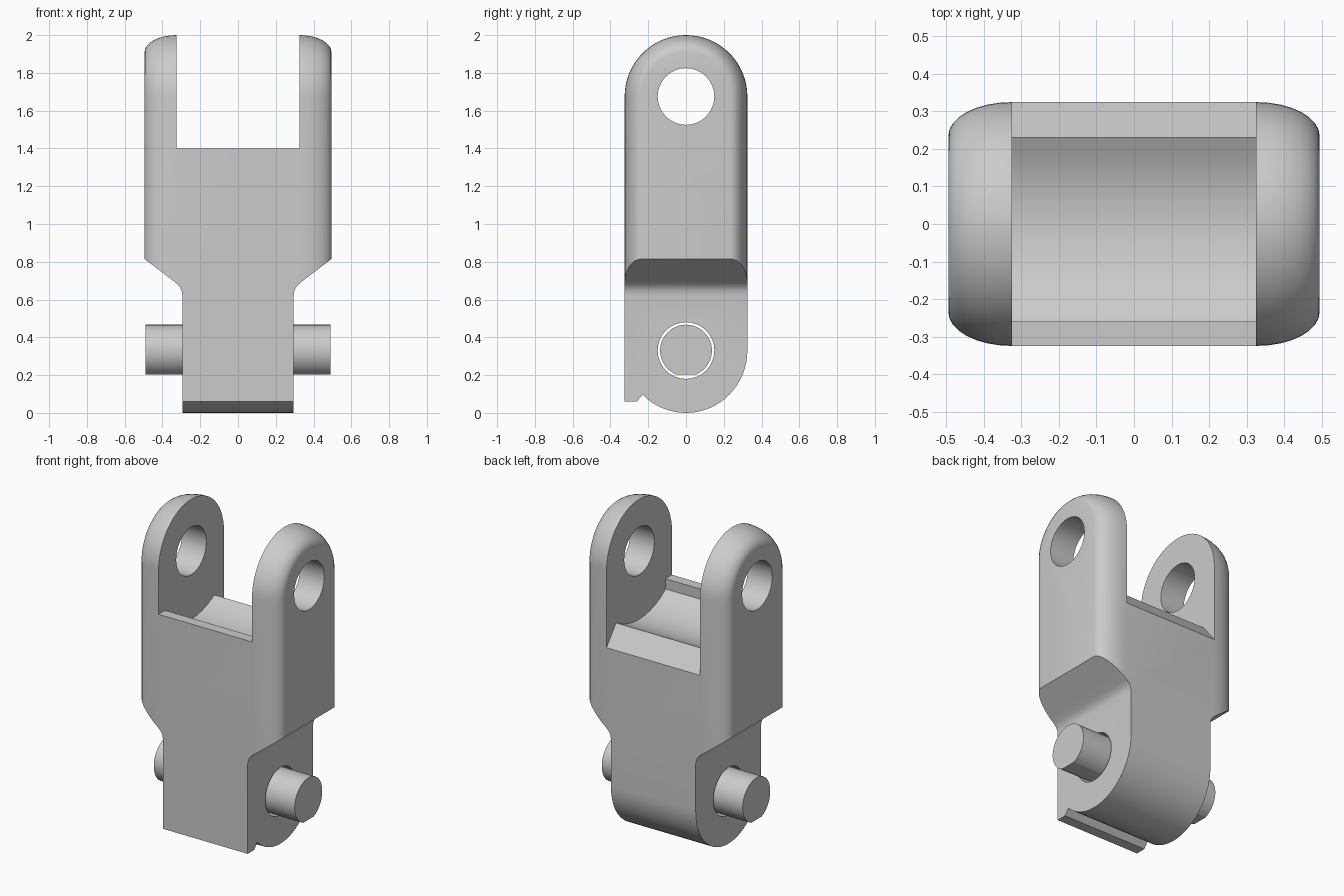
import bpy, bmesh, math

cube = bpy.data.objects.get("Cube")
if cube:
    bpy.data.objects.remove(cube, do_unlink=True)

steel = bpy.data.materials.new("plain_grey")
steel.use_nodes = True
GREY = (0.6, 0.6, 0.6, 1)
steel.diffuse_color = GREY
steel.node_tree.nodes["Principled BSDF"].inputs["Base Color"].default_value = GREY

R = 0.325            # half thickness of the link
TOP, LOW = 1.675, 0.33   # heights of the two pivot axes
HALF, FORK = 0.495, 0.325


def arc(cy, cz, r, a0, a1, n):
    angles = [math.radians(a0 + (a1 - a0) * i / n) for i in range(n + 1)]
    return [(cy + r * math.cos(a), cz + r * math.sin(a)) for a in angles]


def loft(name, rings):
    """Skin a list of equal rings of 3D points into a closed solid."""
    bm = bmesh.new()
    loops = [[bm.verts.new(p) for p in ring] for ring in rings]
    n = len(loops[0])
    for a, b in zip(loops, loops[1:]):
        for i in range(n):
            j = (i + 1) % n
            bm.faces.new((a[i], a[j], b[j], b[i]))
    bm.faces.new(loops[0])
    bm.faces.new(loops[-1])
    bmesh.ops.recalc_face_normals(bm, faces=bm.faces)
    mesh = bpy.data.meshes.new(name)
    bm.to_mesh(mesh)
    bm.free()
    mesh.materials.append(steel)
    obj = bpy.data.objects.new(name, mesh)
    bpy.context.collection.objects.link(obj)
    return obj


def prism_x(name, pts, half):
    return loft(name, [[(x, y, z) for y, z in pts] for x in (-half, half)])


def prism_y(name, pts):
    return loft(name, [[(x, y, z) for x, z in pts] for y in (-1, 1)])


def activate(obj):
    bpy.ops.object.select_all(action='DESELECT')
    obj.select_set(True)
    bpy.context.view_layer.objects.active = obj


def cut(obj, cutter):
    mod = obj.modifiers.new("cut", 'BOOLEAN')
    mod.operation = 'DIFFERENCE'
    mod.solver = 'EXACT'
    mod.object = cutter
    activate(obj)
    bpy.ops.object.modifier_apply(modifier=mod.name)
    bpy.data.objects.remove(cutter, do_unlink=True)


def smooth(obj):
    activate(obj)
    bpy.ops.object.shade_smooth_by_angle(angle=math.radians(25))


# Side outline: rounded head, round foot and a small front lip
def outline(w):
    head = arc(0, TOP, w, 180, 0, 32)
    foot = [(y * w / R, z) for y, z in arc(0, LOW, R, 0, -135, 24)]
    foot[0] = (w, LOW)
    lip = [(-0.26 * w / R, 0.06), (-w, 0.06)]
    foot = [(y, LOW + (z - LOW) * LOW / R) for y, z in foot]
    return head + foot + lip


# Body: outline swept across the width, with elliptical rounding outside
steps = [math.pi / 2 * i / 8 for i in range(9)]
side = [(FORK + (HALF - FORK) * math.sin(t), R - 0.09 * (1 - math.cos(t))) for t in steps]
stations = [(-x, w) for x, w in reversed(side)] + side
link_body = loft("link_body", [[(x, y, z) for y, z in outline(w)] for x, w in stations])

# Fork gap with a concave saddle, front ledge and chamfered back edge
saddle = arc(0, 1.67, 0.425, 232, 298, 20)
gap = [(-0.6, 2.2), (-0.6, 1.4), (-0.26, 1.4)] + saddle + [
    (0.23, 1.31), (R, 1.19), (0.6, 0.843), (0.6, 2.2)]
cut(link_body, prism_x("fork_cutter", gap, FORK))

# Narrow waist on both sides
for s in (-1, 1):
    waist = [(0.295, -0.2), (0.295, 0.625), (0.298, 0.645), (0.306, 0.664),
             (0.32, 0.68), (0.34, 0.697), (HALF, 0.815), (0.7, 0.971), (0.7, -0.2)]
    cut(link_body, prism_y("waist_cutter", [(s * x, z) for x, z in waist]))

# Pivot holes
for z in (TOP, LOW):
    cut(link_body, prism_x("hole_cutter", arc(0, z, 0.15, 0, 348.75, 31), 1))
smooth(link_body)

# Pivot pin with a flat underside
pin = prism_x("pivot_pin", arc(0, LOW, 0.137, -68, 248, 40), HALF - 0.005)
smooth(pin)
